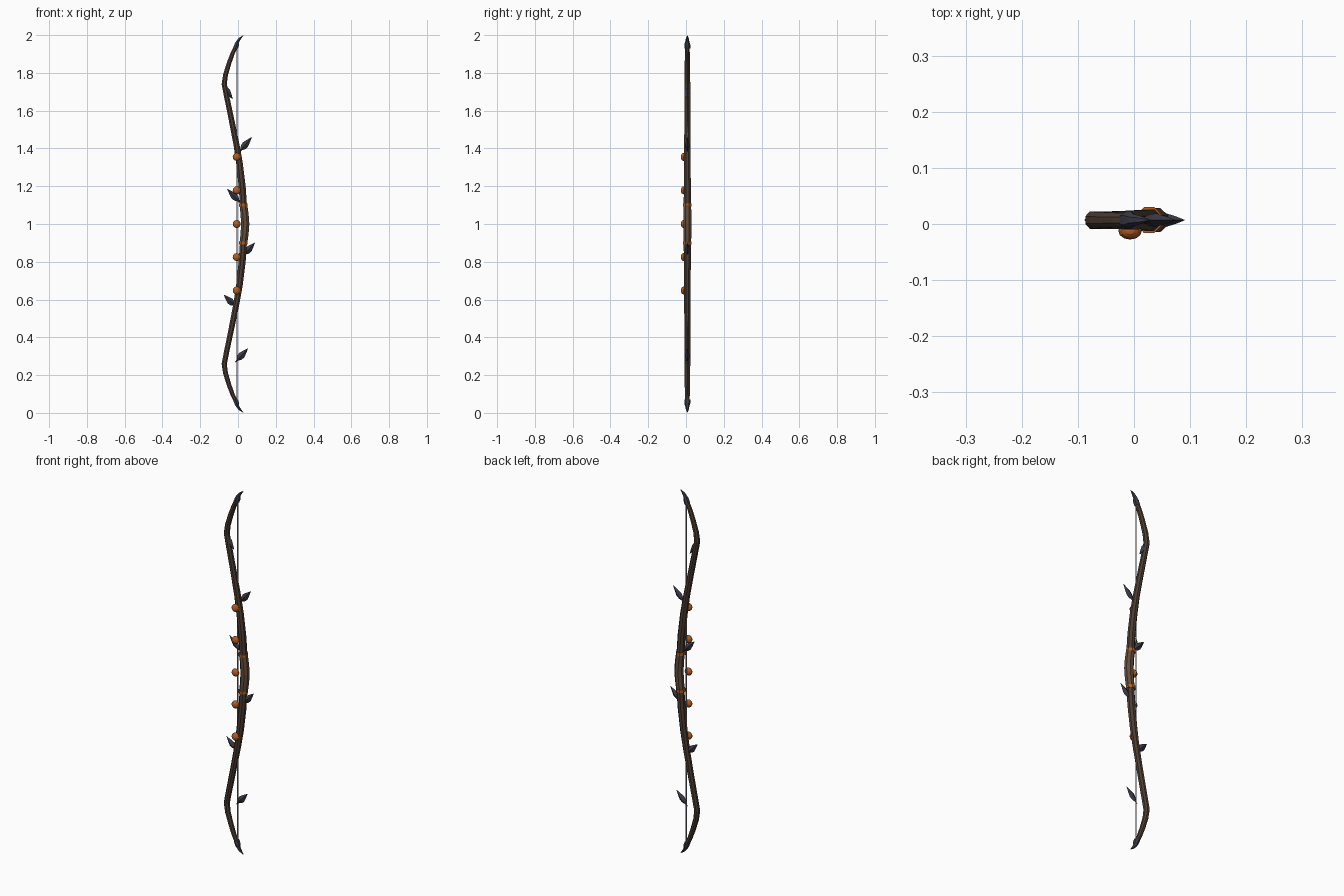
import bpy, bmesh, math
from mathutils import Vector

if "Cube" in bpy.data.objects:
    bpy.data.objects.remove(bpy.data.objects["Cube"])

YC = 0.007  # bow plane


def mat(name, c):
    m = bpy.data.materials.new(name)
    m.diffuse_color = (*c, 1)
    m.use_nodes = True
    m.node_tree.nodes["Principled BSDF"].inputs["Base Color"].default_value = m.diffuse_color
    return m


WOOD = mat("dark_wood", (0.075, 0.048, 0.033))
LEATHER = mat("leather", (0.13, 0.075, 0.043))
LEAF = mat("leaf_dark", (0.045, 0.042, 0.06))
AMBER = mat("amber", (0.45, 0.11, 0.015))
CORD = mat("cord", (0.25, 0.25, 0.28))


def finish(bm, name, m):
    bmesh.ops.recalc_face_normals(bm, faces=bm.faces)
    me = bpy.data.meshes.new(name)
    bm.to_mesh(me)
    bm.free()
    me.materials.append(m)
    ob = bpy.data.objects.new(name, me)
    bpy.context.collection.objects.link(ob)
    return ob


def loft(name, path, m, sides=8, turn=0.5):
    """path: (x, z, half width in plane, half depth in y)"""
    bm = bmesh.new()
    pts = [Vector((p[0], 0, p[1])) for p in path]
    rings = []
    for i, p in enumerate(path):
        t = (pts[min(i + 1, len(pts) - 1)] - pts[max(i - 1, 0)]).normalized()
        n = Vector((t.z, 0, -t.x))
        ring = []
        for k in range(sides):
            a = 2 * math.pi * (k + turn) / sides
            co = pts[i] + n * (p[2] * math.cos(a)) + Vector((0, YC + p[3] * math.sin(a), 0))
            ring.append(bm.verts.new(co))
        rings.append(ring)
    for a, b in zip(rings, rings[1:]):
        for k in range(sides):
            j = (k + 1) % sides
            bm.faces.new((a[k], a[j], b[j], b[k]))
    bm.faces.new(rings[0])
    bm.faces.new(rings[-1])
    return finish(bm, name, m)


# upper limb, then flipped for the lower limb
limb = [(0.03, 1.08, .020, .021), (0.022, 1.2, .020, .020), (0.008, 1.32, .019, .019),
        (-0.008, 1.42, .017, .018), (-0.034, 1.55, .016, .017), (-0.061, 1.68, .015, .017),
        (-0.073, 1.74, .015, .017), (-0.066, 1.79, .014, .016), (-0.048, 1.85, .013, .015),
        (-0.028, 1.905, .012, .014), (-0.006, 1.95, .011, .013)]
nock = [(-0.014, 1.93, .014, .016), (-0.006, 1.95, .014, .016), (-0.002, 1.965, .010, .011),
        (0.010, 1.982, .007, .008), (0.028, 1.998, .001, .001)]
band = [(0.027, 1.093, .024, .025), (0.027, 1.109, .024, .025)]


def flip(path):
    return [(x, 2 - z, w, d) for x, z, w, d in path]


for side, f in (("upper", lambda p: p), ("lower", flip)):
    loft(side + "_limb", f(limb), WOOD)
    loft(side + "_nock", f(nock), LEAF, 6)
    loft(side + "_grip_band", f(band), AMBER)

# leather grip
loft("grip", [(0.028, 0.895, .022, .022), (0.035, 0.95, .023, .023), (0.038, 1.0, .024, .023),
              (0.035, 1.05, .023, .023), (0.028, 1.105, .022, .022)], LEATHER)

# bowstring
loft("bowstring", [(-0.006, 0.05, .003, .003), (-0.006, 1.95, .003, .003)], CORD, 6)

# amber beads with a wider rim behind the dome
for i, z in enumerate((1.355, 1.178, 1.0, 0.825, 0.648)):
    bm = bmesh.new()
    bmesh.ops.create_uvsphere(bm, u_segments=12, v_segments=8, radius=0.021)
    bmesh.ops.scale(bm, vec=(1, 0.75, 1), verts=bm.verts)
    bead = finish(bm, f"bead_{i + 1}", AMBER)
    bead.location = (-0.007, -0.012, z)

# leaves: base to tip, diamond section blades
leaves = [((0.005, 1.38), (0.073, 1.46)), ((-0.087, 1.742), (-0.028, 1.662)),
          ((0.015, 1.11), (-0.057, 1.185)), ((0.025, 0.83), (0.09, 0.902)),
          ((-0.01, 0.56), (-0.075, 0.625)), ((-0.014, 0.268), (0.053, 0.342))]
shape = [(0, .002, .002), (.18, .006, .005), (.32, .015, .010), (.5, .018, .012),
         (.75, .010, .007), (1, .0005, .0005)]
for i, (b, t) in enumerate(leaves):
    path = [(b[0] + (t[0] - b[0]) * s, b[1] + (t[1] - b[1]) * s, w, d) for s, w, d in shape]
    loft(f"leaf_{i + 1}", path, LEAF, 4, 0)
